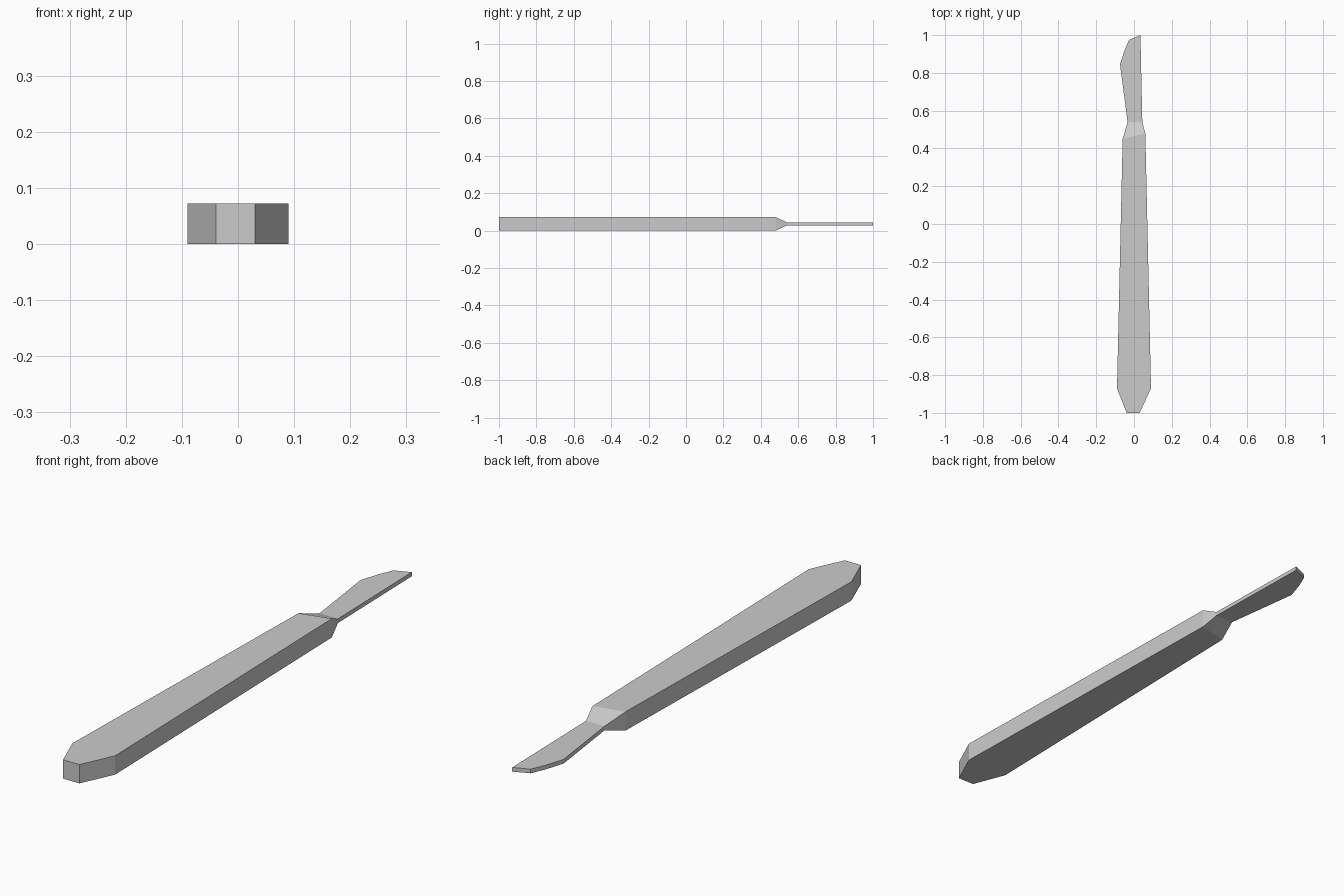
import bpy
import bmesh

cube = bpy.data.objects.get("Cube")
if cube:
    bpy.data.objects.remove(cube, do_unlink=True)

MID = 0.036       # height of the centre plane
THICK = 0.036     # half thickness of the handle
THIN = 0.008      # half thickness of the blade

steel = bpy.data.materials.new("grey_steel")
steel.use_nodes = True
grey = (0.6, 0.6, 0.6, 1)
steel.diffuse_color = grey
steel.node_tree.nodes["Principled BSDF"].inputs["Base Color"].default_value = grey


def slab(name, outline, open_sides):
    """Flat-sided slab from (x, y, half thickness) points, with open joints."""
    bm = bmesh.new()
    low = [bm.verts.new((x, y, MID - h)) for x, y, h in outline]
    top = [bm.verts.new((x, y, MID + h)) for x, y, h in outline]
    bm.faces.new(top)
    bm.faces.new(low[::-1])
    n = len(outline)
    for i in range(n):
        if i not in open_sides:
            j = (i + 1) % n
            bm.faces.new((low[i], low[j], top[j], top[i]))
    mesh = bpy.data.meshes.new(name)
    bm.to_mesh(mesh)
    bm.free()
    mesh.materials.append(steel)
    obj = bpy.data.objects.new(name, mesh)
    bpy.context.collection.objects.link(obj)
    return obj


# Joints shared by neighbouring parts, right side then left side
grip_r, grip_l = (-0.06, 0.45, THICK), (0.06, 0.48, THICK)
neck_r, neck_l = (-0.034, 0.54, THIN), (0.044, 0.54, THIN)

# Handle: long taper with a chamfered butt
butt = [(-0.09, -0.87), (-0.039, -1), (0.03, -1), (0.09, -0.87)]
slab("handle", [grip_r] + [(x, y, THICK) for x, y in butt] + [grip_l], {5})

# Neck: wedge narrowing from handle to blade
slab("neck", [grip_r, grip_l, neck_l, neck_r], {0, 2})

# Blade: straight back on the left, curved cutting edge on the right
edge = [(0.034, 1), (-0.026, 0.975), (-0.05, 0.92), (-0.074, 0.845)]
slab("blade", [neck_r, neck_l] + [(x, y, THIN) for x, y in edge], {0})
